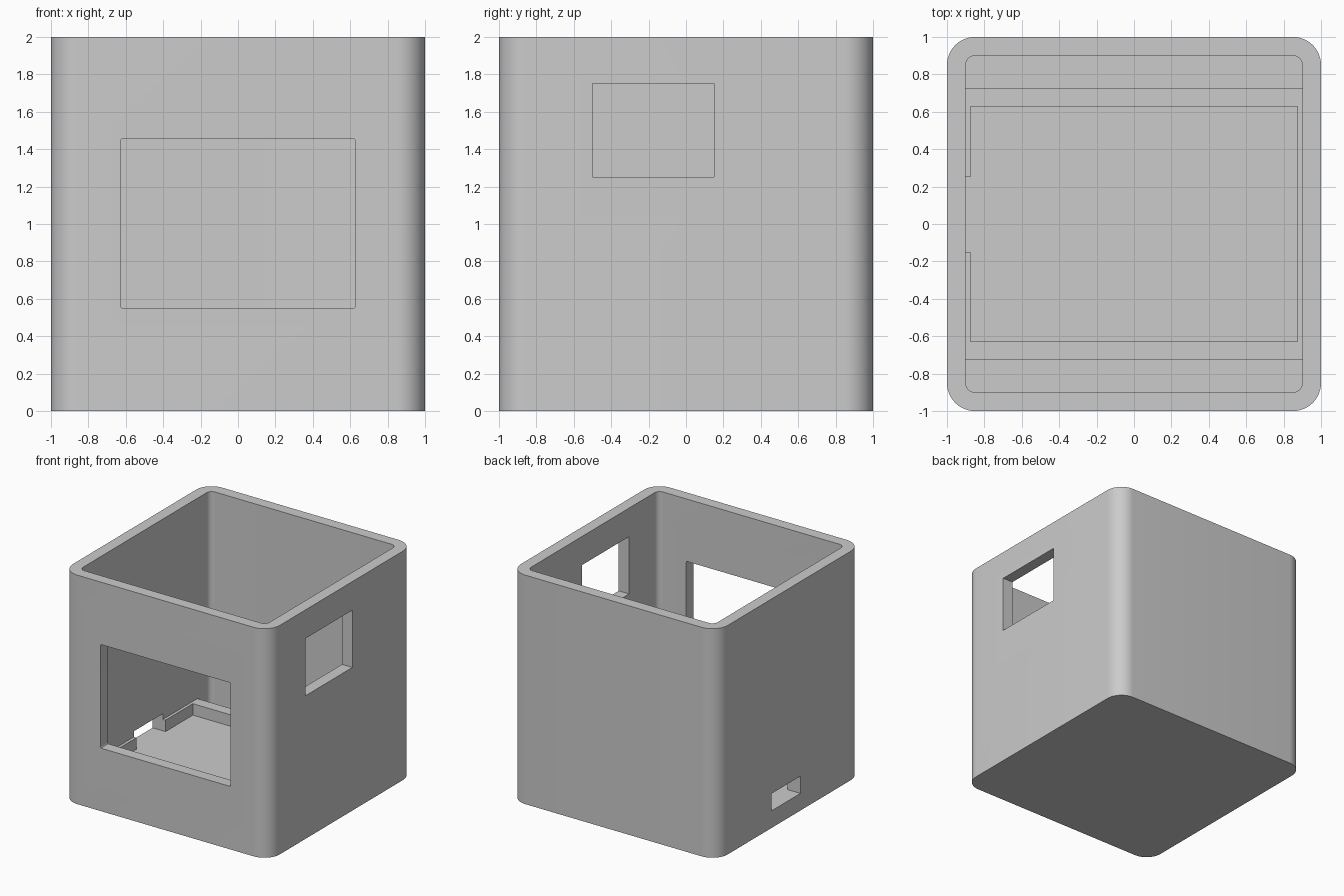
import bpy, bmesh, math

cube = bpy.data.objects.get("Cube")
if cube:
    bpy.data.objects.remove(cube, do_unlink=True)

# Single matte grey
grey = bpy.data.materials.new("light_grey")
grey.use_nodes = True
colour = (0.6, 0.6, 0.6, 1)
grey.diffuse_color = colour
grey.node_tree.nodes["Principled BSDF"].inputs["Base Color"].default_value = colour


def block(name, low, high, radius=0, axis=2, segments=12):
    """Box between two corners, with the edges along one axis rounded."""
    bm = bmesh.new()
    bmesh.ops.create_cube(bm, size=1)
    for v in bm.verts:
        v.co = [(a + b) / 2 + c * (b - a) for a, b, c in zip(low, high, v.co)]
    if radius:
        along = [e for e in bm.edges
                 if abs((e.verts[0].co - e.verts[1].co).normalized()[axis]) > 0.9]
        bmesh.ops.bevel(bm, geom=along, offset=radius, segments=segments,
                        profile=0.5, affect='EDGES')
    bmesh.ops.recalc_face_normals(bm, faces=bm.faces)
    mesh = bpy.data.meshes.new(name)
    bm.to_mesh(mesh)
    bm.free()
    mesh.materials.append(grey)
    obj = bpy.data.objects.new(name, mesh)
    bpy.context.collection.objects.link(obj)
    return obj


def carve(obj, cutters):
    """Subtract each cutter from the object."""
    bpy.context.view_layer.objects.active = obj
    for cutter in cutters:
        cutter.hide_render = True
        mod = obj.modifiers.new(cutter.name, 'BOOLEAN')
        mod.operation = 'DIFFERENCE'
        mod.solver = 'EXACT'
        mod.object = cutter
        bpy.ops.object.modifier_apply(modifier=mod.name)


# Housing and the tray on its floor
housing = block("housing", (-1, -1, 0), (1, 1, 2), 0.15)
tray = block("board_tray", (-0.9, -0.725, 0.1), (0.9, 0.725, 0.25))

# Cavity, openings and tray pocket
cavity = block("cavity_cutter", (-0.9, -0.9, 0.1), (0.9, 0.9, 2.2), 0.05)
front_window = block("front_window_cutter", (-0.628, -1.2, 0.55), (0.628, -0.8, 1.455),
                     0.01, axis=1, segments=3)
side_window = block("side_window_cutter", (0.8, -0.5, 1.25), (1.2, 0.15, 1.75))
cable_port = block("cable_port_cutter", (-1.2, -0.15, 0.15), (-0.8, 0.25, 0.3))
pocket = block("pocket_cutter", (-0.875, -0.627, 0.15), (0.873, 0.627, 0.4))

carve(housing, [cavity, front_window, side_window, cable_port])
carve(tray, [pocket, cable_port])

for cutter in (cavity, front_window, side_window, cable_port, pocket):
    bpy.data.objects.remove(cutter, do_unlink=True)

# Smooth the rounded corners, keep the flat edges crisp
bpy.ops.object.select_all(action='DESELECT')
for obj in (housing, tray):
    obj.select_set(True)
bpy.context.view_layer.objects.active = housing
bpy.ops.object.shade_smooth_by_angle(angle=math.radians(30))
